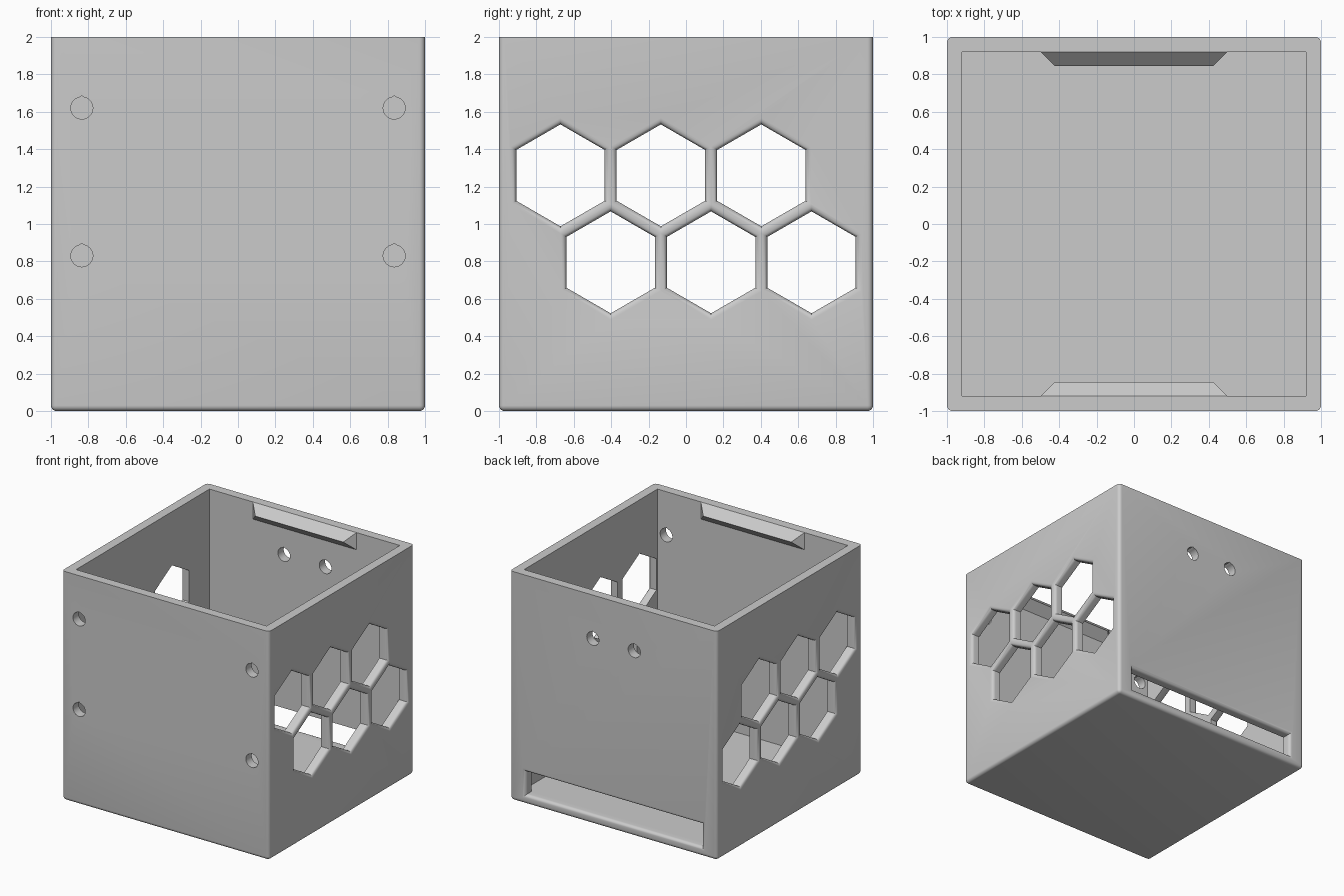
import bpy, bmesh, math
from mathutils import Vector

WALL, FILLET, STEPS = 0.08, 0.03, 5

if bpy.data.objects.get("Cube"):
    bpy.data.objects.remove(bpy.data.objects["Cube"])

grey = bpy.data.materials.new("plain grey")
grey.use_nodes = True
color = (0.6, 0.6, 0.6, 1)
grey.diffuse_color = color
grey.node_tree.nodes["Principled BSDF"].inputs["Base Color"].default_value = color


def make_object(name, bm):
    bmesh.ops.recalc_face_normals(bm, faces=bm.faces)
    mesh = bpy.data.meshes.new(name)
    bm.to_mesh(mesh)
    bm.free()
    mesh.materials.append(grey)
    obj = bpy.data.objects.new(name, mesh)
    bpy.context.collection.objects.link(obj)
    return obj


def box(bm, low, high):
    verts = bmesh.ops.create_cube(bm, size=1)["verts"]
    low, high = Vector(low), Vector(high)
    for v in verts:
        v.co = (low + high) / 2 + v.co * (high - low)


def loft(bm, rings):
    loops = [[bm.verts.new(p) for p in ring] for ring in rings]
    for a, b in zip(loops, loops[1:]):
        for i in range(len(a)):
            j = (i + 1) % len(a)
            bm.faces.new((a[i], a[j], b[j], b[i]))
    bm.faces.new(loops[0])
    bm.faces.new(loops[-1])


# Outlines in wall coordinates (sideways, up), grown by an offset
def hexagon(u, w):
    def outline(grow):
        r = (0.236 + grow) / math.cos(math.pi / 6)
        angles = [math.radians(30 + 60 * i) for i in range(6)]
        return [(u + r * math.cos(a), w + r * math.sin(a)) for a in angles]
    return outline


def slot(half_width, bottom, top):
    def outline(g):
        x, lo, hi = half_width + g, bottom - g, top + g
        return [(-x, lo), (x, lo), (x, hi), (-x, hi)]
    return outline


def teardrop(u, w, r=0.059):
    def outline(grow):
        pts = []
        for i in range(32):
            a = math.tau * i / 32 + math.pi / 2
            k = r * 1.12 if i == 0 else r
            pts.append((u + k * math.cos(a), w + k * math.sin(a)))
        return pts
    return outline


# Cut through one wall, with a rounded outer rim if wanted
def cut(bm, outline, axis, side, rounded=True):
    layers = [(0, -0.05), (0, WALL + 0.05)]
    if rounded:
        layers = [(FILLET, -0.05)]
        for i in range(STEPS + 1):
            a = math.pi / 2 * i / STEPS
            layers.append((FILLET * (1 - math.sin(a)), FILLET * (1 - math.cos(a))))
        layers.append((0, WALL + 0.05))
    rings = []
    for grow, depth in layers:
        d = side * (1 - depth)
        rings.append([(d, u, w) if axis == "x" else (u, d, w) for u, w in outline(grow)])
    loft(bm, rings)


# Rounded outer block, sharp at the open rim
bm = bmesh.new()
box(bm, (-1, -1, 0), (1, 1, 2))
edges = [e for e in bm.edges if min(v.co.z for v in e.verts) < 1]
bmesh.ops.bevel(bm, geom=edges, offset=FILLET, segments=STEPS, profile=0.5, affect="EDGES")
body = make_object("open_box", bm)

# Inner cavity
bm = bmesh.new()
inner = 1 - WALL
box(bm, (-inner, -inner, WALL), (inner, inner, 2.2))
cavity = make_object("cavity_cutter", bm)

# Honeycomb windows, screw holes and rear slot
bm = bmesh.new()
pitch = 0.537
for side in (-1, 1):
    for i in (-1, 0, 1):
        cut(bm, hexagon(-pitch / 4 + pitch * i, 1.26), "x", side)
        cut(bm, hexagon(pitch / 4 + pitch * i, 0.795), "x", side)
    for z in (0.83, 1.62):
        cut(bm, teardrop(side * 0.835, z), "y", -1, False)
    cut(bm, teardrop(side * 0.2, 1.62), "y", 1, False)
cut(bm, slot(0.85, WALL, 0.28), "y", 1)
holes = make_object("hole_cutter", bm)

for cutter in (cavity, holes):
    cutter.hide_render = True
    mod = body.modifiers.new(cutter.name, "BOOLEAN")
    mod.operation, mod.solver, mod.object = "DIFFERENCE", "EXACT", cutter

# Bake the cuts and drop the cutters
bpy.context.view_layer.update()
graph = bpy.context.evaluated_depsgraph_get()
baked = bpy.data.meshes.new_from_object(body.evaluated_get(graph))
body.modifiers.clear()
body.data = baked
for cutter in (cavity, holes):
    bpy.data.objects.remove(cutter)

# Lid catches: hipped ridges on the inner front and back walls
for name, side in (("front_catch", -1), ("back_catch", 1)):
    bm = bmesh.new()
    wall = [bm.verts.new((x, side * inner, z))
            for x, z in ((-0.5, 1.85), (0.5, 1.85), (0.5, 2), (-0.5, 2))]
    left, right = [bm.verts.new((x, side * (inner - 0.075), 1.925)) for x in (-0.425, 0.425)]
    a, b, c, d = wall
    for face in ((a, b, c, d), (a, b, right, left), (d, c, right, left),
                 (b, c, right), (a, d, left)):
        bm.faces.new(face)
    make_object(name, bm)

# Smooth fillets, sharp corners
bpy.ops.object.select_all(action="DESELECT")
body.select_set(True)
bpy.context.view_layer.objects.active = body
bpy.ops.object.shade_smooth_by_angle(angle=math.radians(30))
